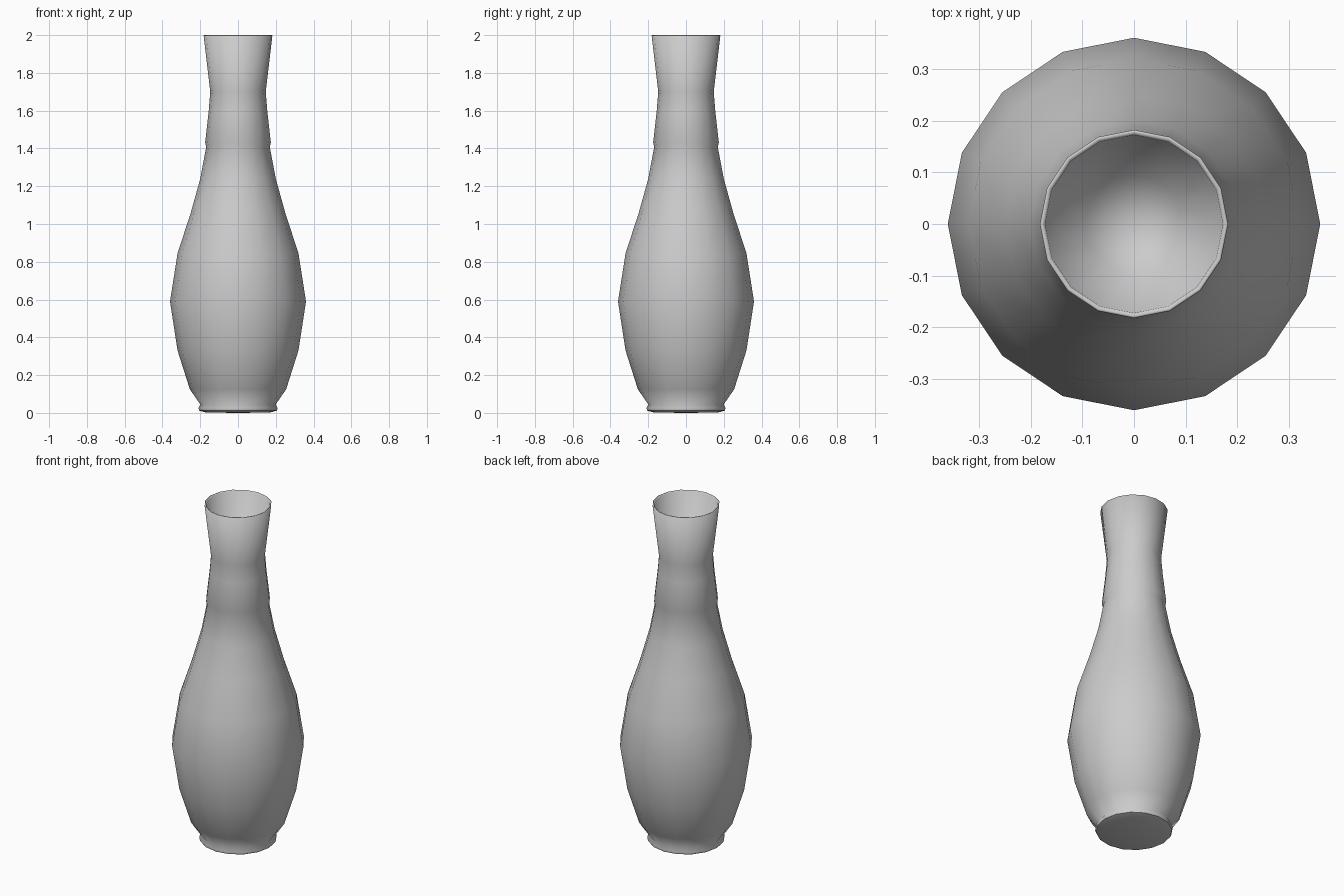
import bpy, bmesh, math
from mathutils import Vector

if "Cube" in bpy.data.objects:
    bpy.data.objects.remove(bpy.data.objects["Cube"])

SIDES = 16

# Profile (radius, height): base, belly, neck, rim, then inner funnel
profile = [
    (0, 0), (0.17, 0.002), (0.205, 0.012), (0.21, 0.025), (0.20, 0.045),
    (0.255, 0.125), (0.32, 0.33), (0.36, 0.59), (0.32, 0.845),
    (0.25, 1.06), (0.20, 1.24), (0.168, 1.41), (0.174, 1.43),
    (0.155, 1.60), (0.147, 1.70), (0.182, 1.998), (0.178, 2.0),
    (0.172, 1.995), (0.095, 1.45), (0, 1.45),
]

# Spin the profile around z
bm = bmesh.new()
verts = [bm.verts.new((r, 0, z)) for r, z in profile]
edges = [bm.edges.new(pair) for pair in zip(verts, verts[1:])]
bmesh.ops.spin(bm, geom=verts + edges, cent=(0, 0, 0), axis=(0, 0, 1),
               angle=2 * math.pi, steps=SIDES, use_duplicate=False)
bmesh.ops.remove_doubles(bm, verts=bm.verts, dist=0.0005)
bmesh.ops.recalc_face_normals(bm, faces=bm.faces)

# Smooth walls with a crisp edge round the base
for f in bm.faces:
    f.smooth = True
for e in bm.edges:
    if all(abs(v.co.z - 0.012) < 0.001 for v in e.verts):
        e.smooth = False

mesh = bpy.data.meshes.new("vase")
bm.to_mesh(mesh)
bm.free()
vase = bpy.data.objects.new("vase", mesh)
bpy.context.collection.objects.link(vase)
